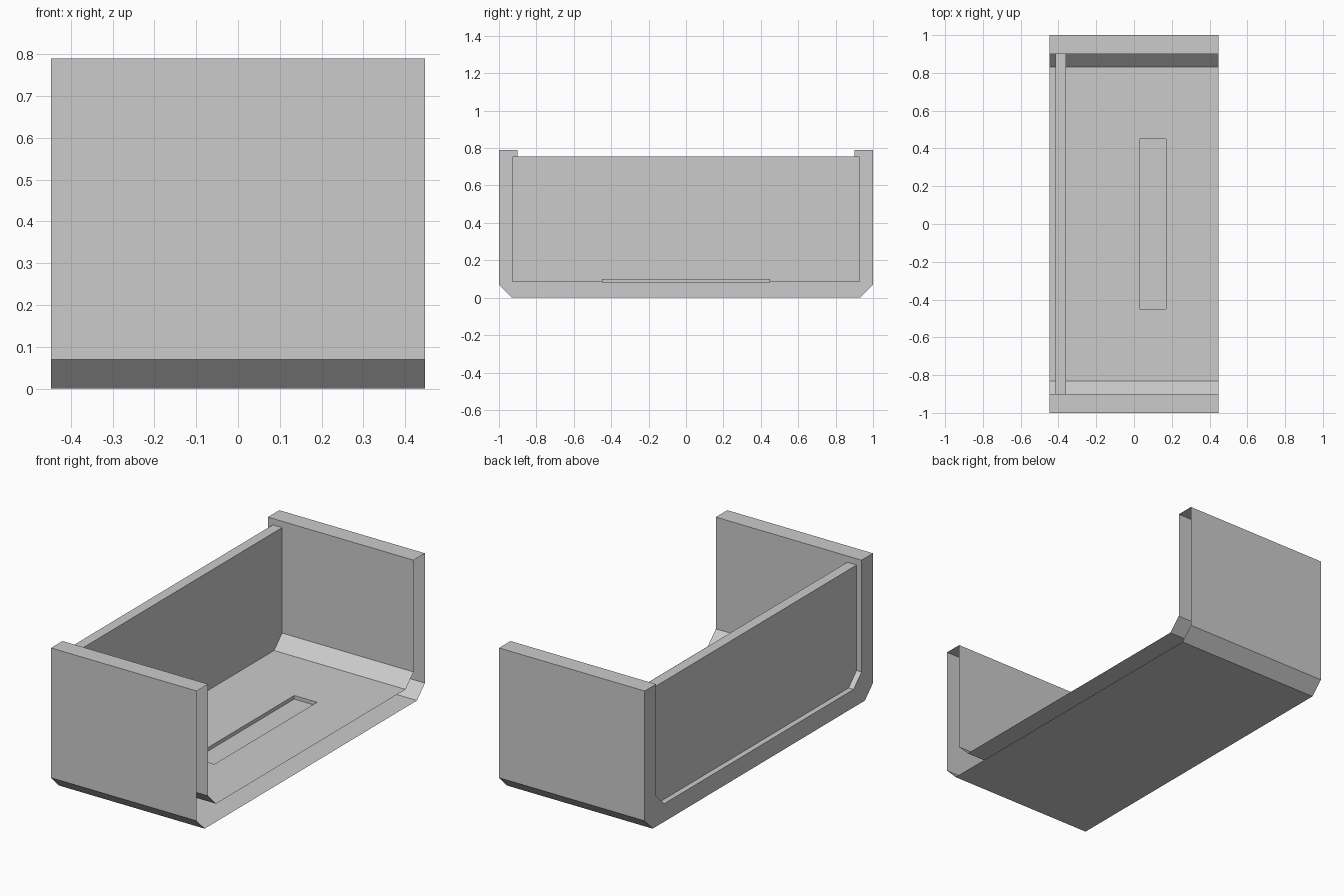
import bpy, bmesh

if "Cube" in bpy.data.objects:
    bpy.data.objects.remove(bpy.data.objects["Cube"])

HALF_X = 0.447


def finish(bm, name):
    mesh = bpy.data.meshes.new(name)
    bm.to_mesh(mesh)
    bm.free()
    obj = bpy.data.objects.new(name, mesh)
    bpy.context.collection.objects.link(obj)
    return obj


def bridge(bm, loop_a, loop_b):
    n = len(loop_a)
    for k in range(n):
        j = (k + 1) % n
        bm.faces.new((loop_a[k], loop_a[j], loop_b[j], loop_b[k]))


# Tray shell: chamfered U profile swept along x, closed at the left, open at the right
half = [(0.93, 0), (1, 0.07), (1, 0.79), (0.9, 0.79), (0.9, 0.17), (0.83, 0.1)]
profile = half + [(-y, z) for y, z in reversed(half)]
bm = bmesh.new()
left = [bm.verts.new((-HALF_X, y, z)) for y, z in profile]
right = [bm.verts.new((HALF_X, y, z)) for y, z in profile]
bm.faces.new(list(reversed(left)))
FLOOR = len(half) - 1
for i in range(len(profile)):
    j = (i + 1) % len(profile)
    if i != FLOOR:
        bm.faces.new((left[i], left[j], right[j], right[i]))

# Inner floor with a shallow rectangular slot
corners = [(0.03, 0.45), (0.03, -0.45), (0.17, -0.45), (0.17, 0.45)]
outer = [left[FLOOR], left[FLOOR + 1], right[FLOOR + 1], right[FLOOR]]
rim = [bm.verts.new((x, y, 0.1)) for x, y in corners]
base = [bm.verts.new((x, y, 0.08)) for x, y in corners]
bridge(bm, outer, rim)
bridge(bm, rim, base)
bm.faces.new(base)
finish(bm, "tray_shell")

# Upright panel let into the walls and floor near the left end
bm = bmesh.new()
bmesh.ops.create_cube(bm, size=1)
bmesh.ops.scale(bm, vec=(0.057, 1.856, 0.672), verts=bm.verts)
bmesh.ops.translate(bm, vec=(-0.388, 0, 0.419), verts=bm.verts)
finish(bm, "side_panel")
